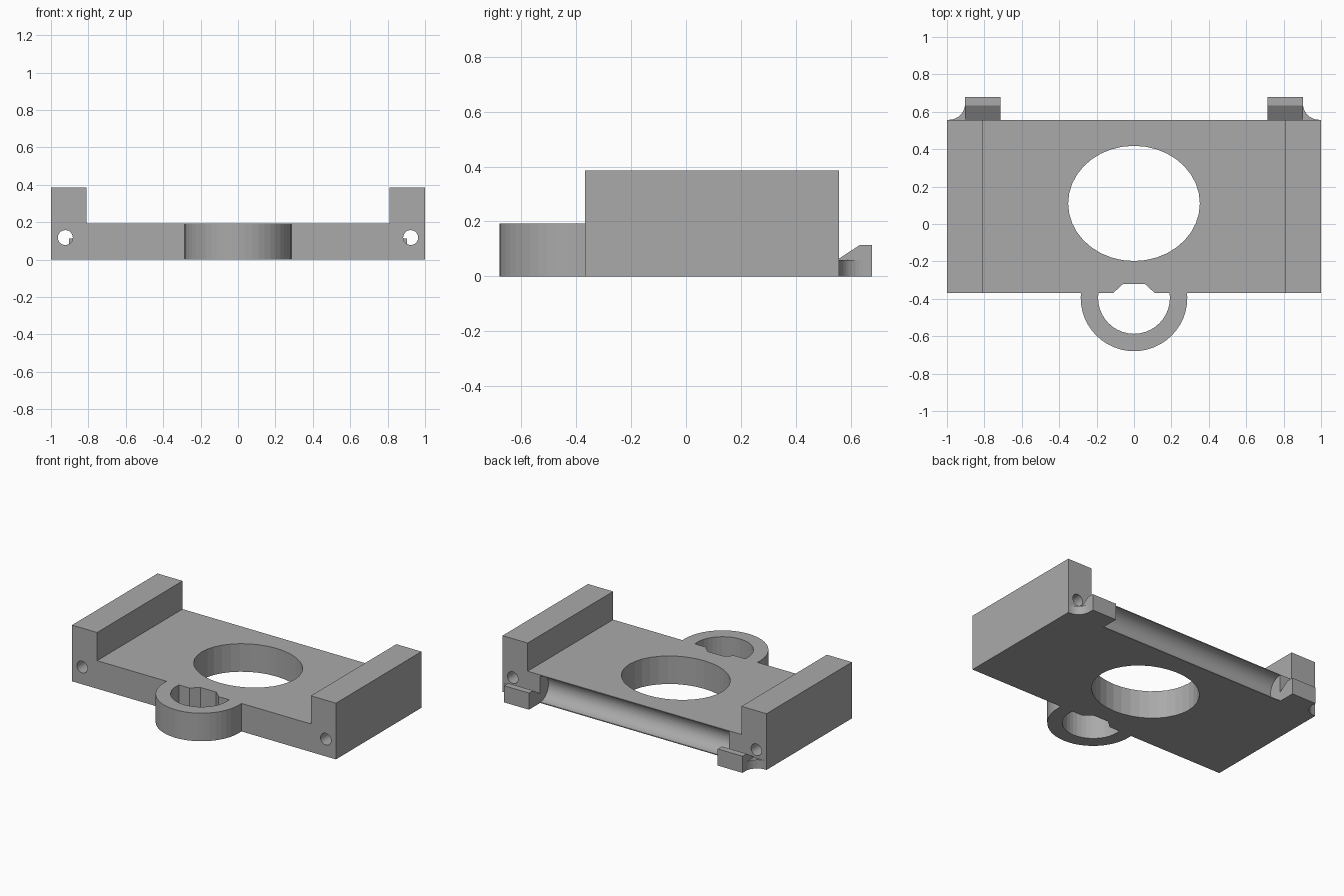
import bpy
import bmesh
from math import cos, sin, pi, radians
from mathutils import Vector

cube = bpy.data.objects.get("Cube")
if cube:
    bpy.data.objects.remove(cube)

grey = bpy.data.materials.new("plain grey")
grey.use_nodes = True
colour = (0.4, 0.4, 0.4, 1)
grey.diffuse_color = colour
grey.node_tree.nodes["Principled BSDF"].inputs["Base Color"].default_value = colour

PLANES = {
    "z": lambda u, v, w: (u, v, w),
    "y": lambda u, v, w: (u, w, v),
    "x": lambda u, v, w: (w, u, v),
}


def arc(cx, cy, rx, ry, start, end, steps):
    angles = [radians(start + (end - start) * i / steps) for i in range(steps + 1)]
    return [(cx + rx * cos(a), cy + ry * sin(a)) for a in angles]


def ellipse(cx, cy, rx, ry, steps):
    return arc(cx, cy, rx, ry, 0, 360, steps)[:-1]


def prism(name, outline, axis, low, high):
    """Extrude a closed 2D outline along one axis."""
    bm = bmesh.new()
    place = PLANES[axis]
    face = bm.faces.new([bm.verts.new(place(u, v, low)) for u, v in outline])
    grown = bmesh.ops.extrude_face_region(bm, geom=[face])["geom"]
    shift = Vector(place(0, 0, high - low))
    bmesh.ops.translate(bm, vec=shift, verts=[g for g in grown if isinstance(g, bmesh.types.BMVert)])
    bmesh.ops.recalc_face_normals(bm, faces=bm.faces)
    mesh = bpy.data.meshes.new(name)
    bm.to_mesh(mesh)
    bm.free()
    mesh.materials.append(grey)
    obj = bpy.data.objects.new(name, mesh)
    bpy.context.collection.objects.link(obj)
    return obj


def cut(target, cutter):
    """Subtract the cutter, then discard it."""
    cutter.hide_render = True
    mod = target.modifiers.new("cut", "BOOLEAN")
    mod.operation = "DIFFERENCE"
    mod.solver = "EXACT"
    mod.object = cutter
    bpy.context.view_layer.objects.active = target
    bpy.ops.object.modifier_apply(modifier=mod.name)
    bpy.data.objects.remove(cutter)


FRONT, BACK = -0.368, 0.557
RING_Y = -0.395
PLATE, RAIL = 0.192, 0.385

# Plate outline with the front ring, raised to rail height
outline = [(1, FRONT), (1, BACK), (-1, BACK), (-1, FRONT), (-0.284, FRONT)]
outline += arc(0, RING_Y, 0.285, 0.285, 180, 360, 24)
outline += [(0.284, FRONT)]
body = prism("bracket_body", outline, "z", 0, RAIL)

# Clear the space between the side rails and above the ring
cut(body, prism("channel", [(-0.81, -1), (0.81, -1), (0.81, 1), (-0.81, 1)], "z", PLATE, 1))

# Large centre hole
cut(body, prism("centre_hole", ellipse(0, 0.11, 0.352, 0.308, 36), "z", -1, 1))

# Ring bore with its key notch
bore = arc(0, RING_Y, 0.192, 0.192, 180, 360, 20)
bore += [(0.19, FRONT), (0.11, FRONT), (0.06, -0.322)]
bore += [(-0.06, -0.322), (-0.11, FRONT), (-0.19, FRONT)]
cut(body, prism("ring_bore", bore, "z", -1, 1))

# Rounded groove along the back
cut(body, prism("back_groove", ellipse(BACK, PLATE / 2, 0.09, 0.09, 40), "x", -0.715, 0.715))

# Bolt holes under the rails, hooks and fillets behind them
for side, word in ((1, "left"), (-1, "right")):
    cut(body, prism("bolt_hole", ellipse(side * 0.923, 0.118, 0.04, 0.04, 20), "y", -1, 1))

    hook = [(BACK, 0), (0.678, 0), (0.678, 0.114), (0.633, 0.114), (BACK, 0.064)]
    prism(word + "_hook", hook, "x", side * 0.715, side * 0.903)

    curve = arc(0.99, 0.644, 0.087, 0.087, 180, 270, 10)
    fillet = [(0.903, BACK)] + curve + [(0.99, BACK)]
    prism(word + "_hook_fillet", [(side * x, y) for x, y in fillet], "z", 0, 0.06)
